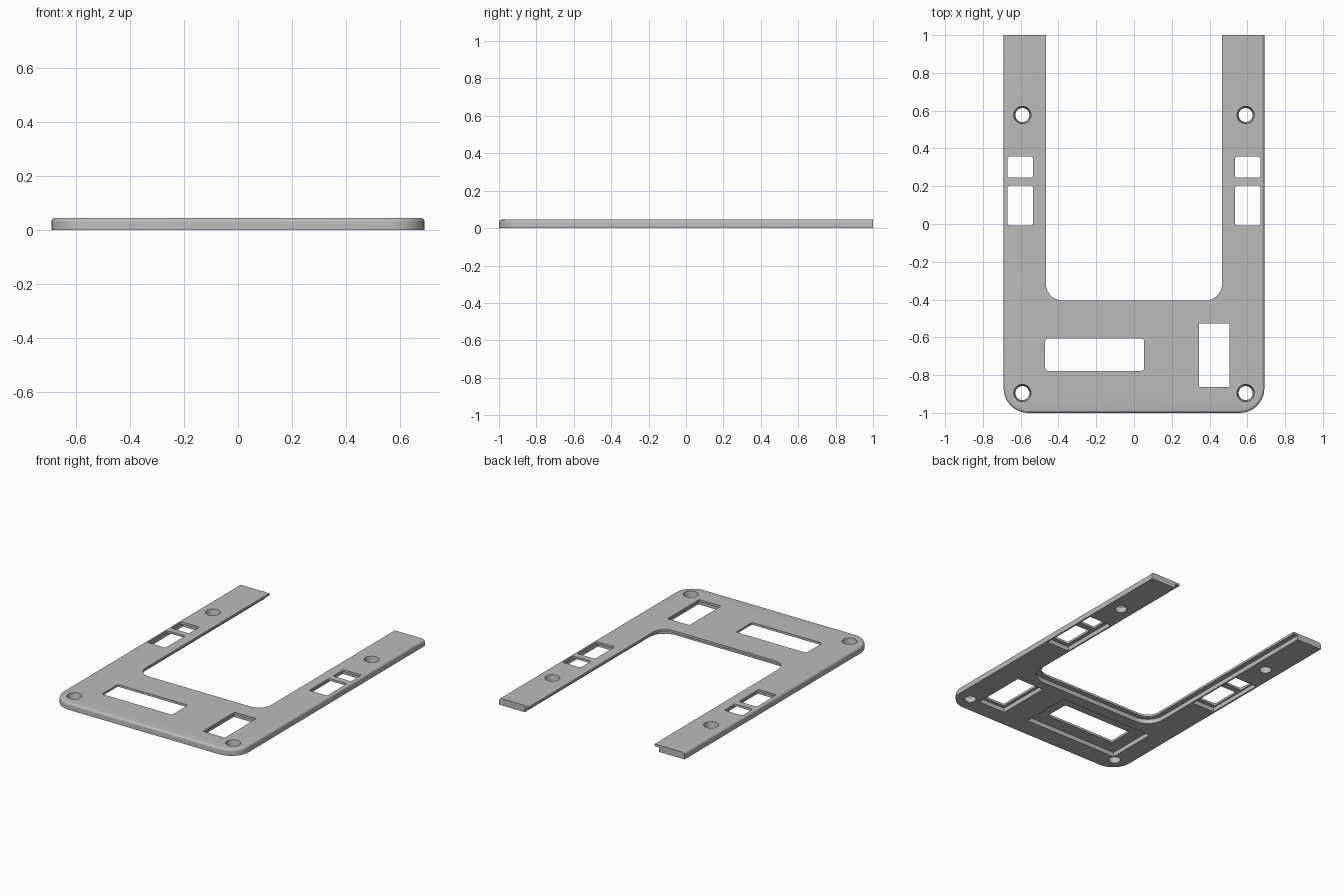
import bpy, bmesh, math

if "Cube" in bpy.data.objects:
    bpy.data.objects.remove(bpy.data.objects["Cube"])

HEIGHT = 0.045
LIP = 0.03          # underside of the thin rims
BELOW, ABOVE = -0.05, 0.1


def rounded_rect(x0, x1, y0, y1, front, back, steps=10):
    """Outline with separate radii for the front and back corners."""
    pts = []
    for x, y, sx, sy, r, start in ((x0, y0, 1, 1, front, 180), (x1, y0, -1, 1, front, 270),
                                   (x1, y1, -1, -1, back, 0), (x0, y1, 1, -1, back, 90)):
        count = steps if r > 0 else 0
        for i in range(count + 1):
            a = math.radians(start + 90 * i / max(count, 1))
            pts.append((x + sx * r + r * math.cos(a), y + sy * r + r * math.sin(a)))
    return pts


def loft(name, rings):
    """Closed solid through a stack of (outline, height) rings."""
    bm = bmesh.new()
    loops = [[bm.verts.new((x, y, z)) for x, y in pts] for pts, z in rings]
    n = len(loops[0])
    for low, high in zip(loops, loops[1:]):
        for i in range(n):
            j = (i + 1) % n
            bm.faces.new((low[i], low[j], high[j], high[i]))
    bm.faces.new(loops[0][::-1])
    bm.faces.new(loops[-1])
    bmesh.ops.recalc_face_normals(bm, faces=bm.faces)
    mesh = bpy.data.meshes.new(name)
    bm.to_mesh(mesh)
    bm.free()
    obj = bpy.data.objects.new(name, mesh)
    bpy.context.collection.objects.link(obj)
    return obj


cutters = []


def cut_box(name, x0, x1, y0, y1, top=ABOVE, front=0, back=0):
    outline = rounded_rect(x0, x1, y0, y1, front, back)
    cutters.append(loft(name, [(outline, BELOW), (outline, top)]))


def window(name, x0, x1, y0, y1, margins, radius=0):
    """Through opening with a wider pocket on the underside."""
    cut_box(name, x0, x1, y0, y1, front=radius, back=radius)
    left, right, ends = margins
    cut_box(name + "_pocket", x0 - left, x1 + right, y0 - ends, y1 + ends, top=LIP)


# Plate with a rounded upper rim on the front and sides
rings = [(rounded_rect(-0.69, 0.69, -1, 1, 0.13, 0), 0)]
for i in range(6):
    a = math.radians(90 * i / 5)
    o = 0.015 * (1 - math.cos(a))
    rings.append((rounded_rect(-0.69 + o, 0.69 - o, -1 + o, 1, 0.13 - o, 0),
                  HEIGHT - 0.015 + 0.015 * math.sin(a)))
plate = loft("frame_plate", rings)

# Open bay between the legs, with a stepped rim underneath
cut_box("bay", -0.467, 0.467, -0.405, 1.2, front=0.09)
cut_box("bay_step", -0.5, 0.5, -0.438, 1.2, top=LIP, front=0.12)

# Front slot and front window
window("slot", -0.47, 0.053, -0.777, -0.607, (0.09, 0.09, 0.09), 0.014)
window("front_window", 0.343, 0.506, -0.862, -0.526, (0.02, 0.02, 0.02))

# Paired leg windows and screw holes
for side, s in (("right", -1), ("left", 1)):
    x0, x1 = sorted((s * 0.535, s * 0.669))
    margins = (0.01, 0.025, 0.025) if s < 0 else (0.025, 0.01, 0.025)
    window(side + "_long_window", x0, x1, -0.008, 0.203, margins, 0.012)
    window(side + "_short_window", x0, x1, 0.245, 0.357, margins, 0.012)
    for end, y in (("front", -0.895), ("back", 0.577)):
        rings = []
        for r, z in ((0.037, BELOW), (0.037, 0.012), (0.046, 0.04), (0.046, ABOVE)):
            rings.append((rounded_rect(s * 0.591 - r, s * 0.591 + r, y - r, y + r, r, r), z))
        # Drop the doubled points where the quarter arcs meet
        rings = [([p for k, p in enumerate(pts) if k % 11 != 10], z) for pts, z in rings]
        cutters.append(loft(f"{side}_{end}_hole", rings))

# Carve everything and bake the result
for cutter in cutters:
    cutter.hide_render = True
    mod = plate.modifiers.new(cutter.name, "BOOLEAN")
    mod.operation, mod.solver, mod.object = "DIFFERENCE", "EXACT", cutter
graph = bpy.context.evaluated_depsgraph_get()
plate.data = bpy.data.meshes.new_from_object(plate.evaluated_get(graph))
plate.modifiers.clear()
for cutter in cutters:
    bpy.data.objects.remove(cutter)

# Single grey finish
grey = bpy.data.materials.new("mid_grey")
grey.use_nodes = True
colour = (0.5, 0.5, 0.5, 1)
grey.diffuse_color = colour
grey.node_tree.nodes["Principled BSDF"].inputs["Base Color"].default_value = colour
plate.data.materials.clear()
plate.data.materials.append(grey)

bpy.context.view_layer.objects.active = plate
plate.select_set(True)
bpy.ops.object.shade_smooth_by_angle(angle=math.radians(30))
